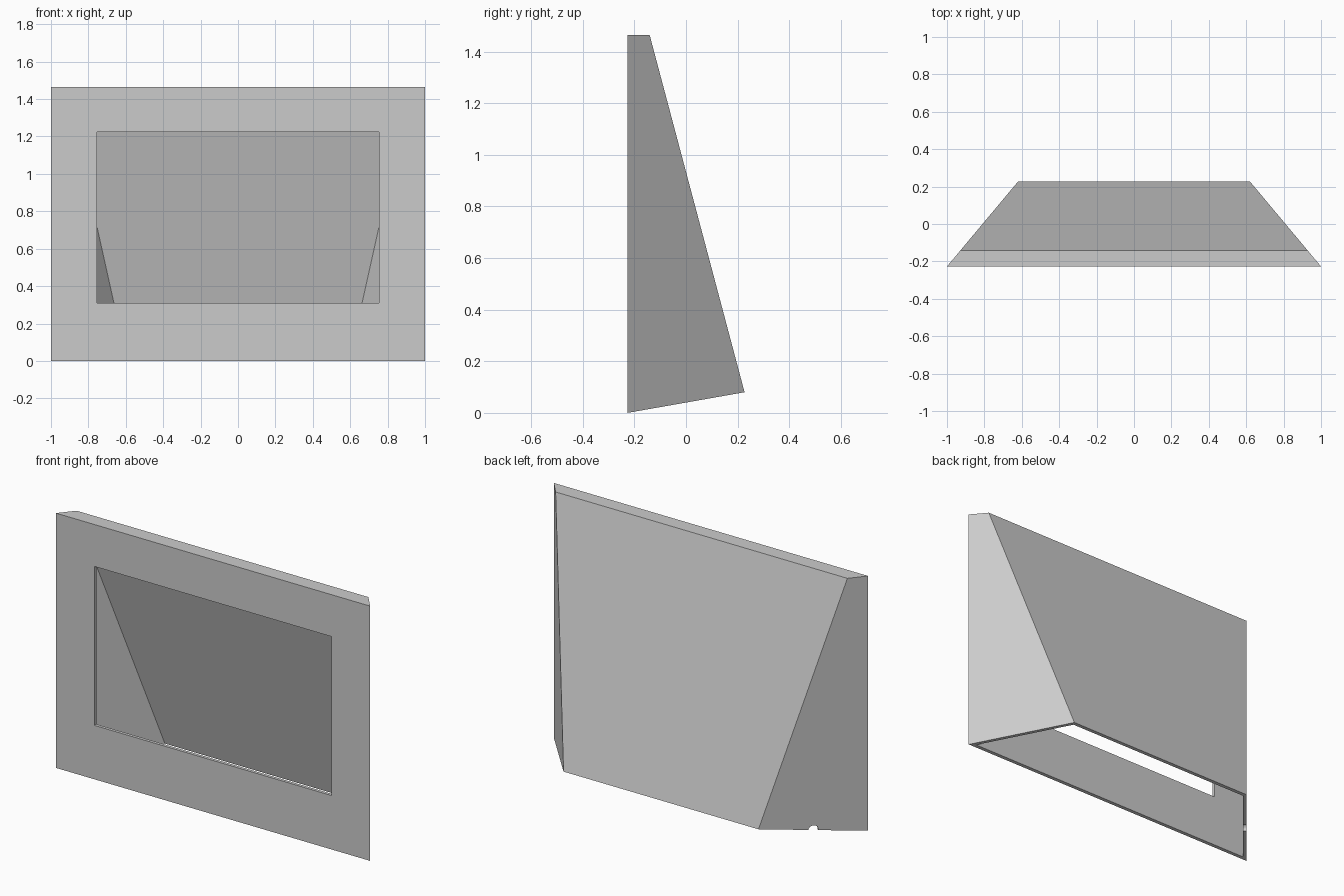
import bpy, bmesh, math
from mathutils import Matrix, Vector

if "Cube" in bpy.data.objects:
    bpy.data.objects.remove(bpy.data.objects["Cube"])

WALL = 0.018
Y_FRONT, Y_BACK = -0.227, 0.227
SIDE = 0.38 / (Y_BACK - Y_FRONT)      # inward taper of the side walls
LEAN = 0.368 / 1.385                  # slope of the back wall


def finish(name, bm):
    bmesh.ops.recalc_face_normals(bm, faces=bm.faces)
    mesh = bpy.data.meshes.new(name)
    bm.to_mesh(mesh)
    bm.free()
    obj = bpy.data.objects.new(name, mesh)
    bpy.context.collection.objects.link(obj)
    return obj


def hood_solid(name, t, z_front, z_back):
    """Tapered solid, inset by t, with a given bottom height front and back."""
    def back(z):
        return Y_BACK - t * math.hypot(1, LEAN) - LEAN * (z - 0.08)
    top = 1.465 - t
    profile = [(Y_FRONT + t, z_front), (Y_FRONT + t, top),
               (back(top), top), (back(z_back), z_back)]
    bm = bmesh.new()
    rings = []
    for s in (-1, 1):
        rings.append([bm.verts.new((s * (1 - SIDE * (y - Y_FRONT) - t * math.hypot(1, SIDE)), y, z))
                      for y, z in profile])
    bm.faces.new(rings[0])
    bm.faces.new(rings[1])
    for i in range(4):
        j = (i + 1) % 4
        bm.faces.new((rings[0][i], rings[0][j], rings[1][j], rings[1][i]))
    return finish(name, bm)


# Outer shell and the hollow inside it, open at the bottom
hood = hood_solid("hood_shell", 0, 0, 0.08)
hollow = hood_solid("hollow_cutter", WALL, -0.1, -0.1)

# Window through the front wall
bm = bmesh.new()
bmesh.ops.create_cube(bm, size=1, matrix=Matrix.Translation((0, Y_FRONT, 0.767))
                      @ Matrix.Diagonal((1.51, 0.06, 0.914, 1)))
window = finish("window_cutter", bm)

# Round cable notch in the lower edge of the left side wall
bm = bmesh.new()
normal = Vector((-1, SIDE, 0)).normalized()
place = Matrix.Translation((-0.81, 0, 0.04)) @ normal.to_track_quat('Z', 'Y').to_matrix().to_4x4()
bmesh.ops.create_cone(bm, cap_ends=True, segments=24, radius1=0.027, radius2=0.027,
                      depth=0.12, matrix=place)
notch = finish("notch_cutter", bm)

# Cut the shell, then drop the cutters
bpy.context.view_layer.objects.active = hood
for cutter in (hollow, window, notch):
    cutter.hide_render = True
    mod = hood.modifiers.new(cutter.name, 'BOOLEAN')
    mod.operation = 'DIFFERENCE'
    mod.solver = 'EXACT'
    mod.object = cutter
    bpy.ops.object.modifier_apply(modifier=mod.name)
    bpy.data.objects.remove(cutter)

grey = bpy.data.materials.new("light_grey")
grey.diffuse_color = (0.6, 0.6, 0.6, 1)
grey.use_nodes = True
grey.node_tree.nodes["Principled BSDF"].inputs["Base Color"].default_value = grey.diffuse_color
hood.data.materials.clear()
hood.data.materials.append(grey)
for face in hood.data.polygons:
    face.material_index = 0
